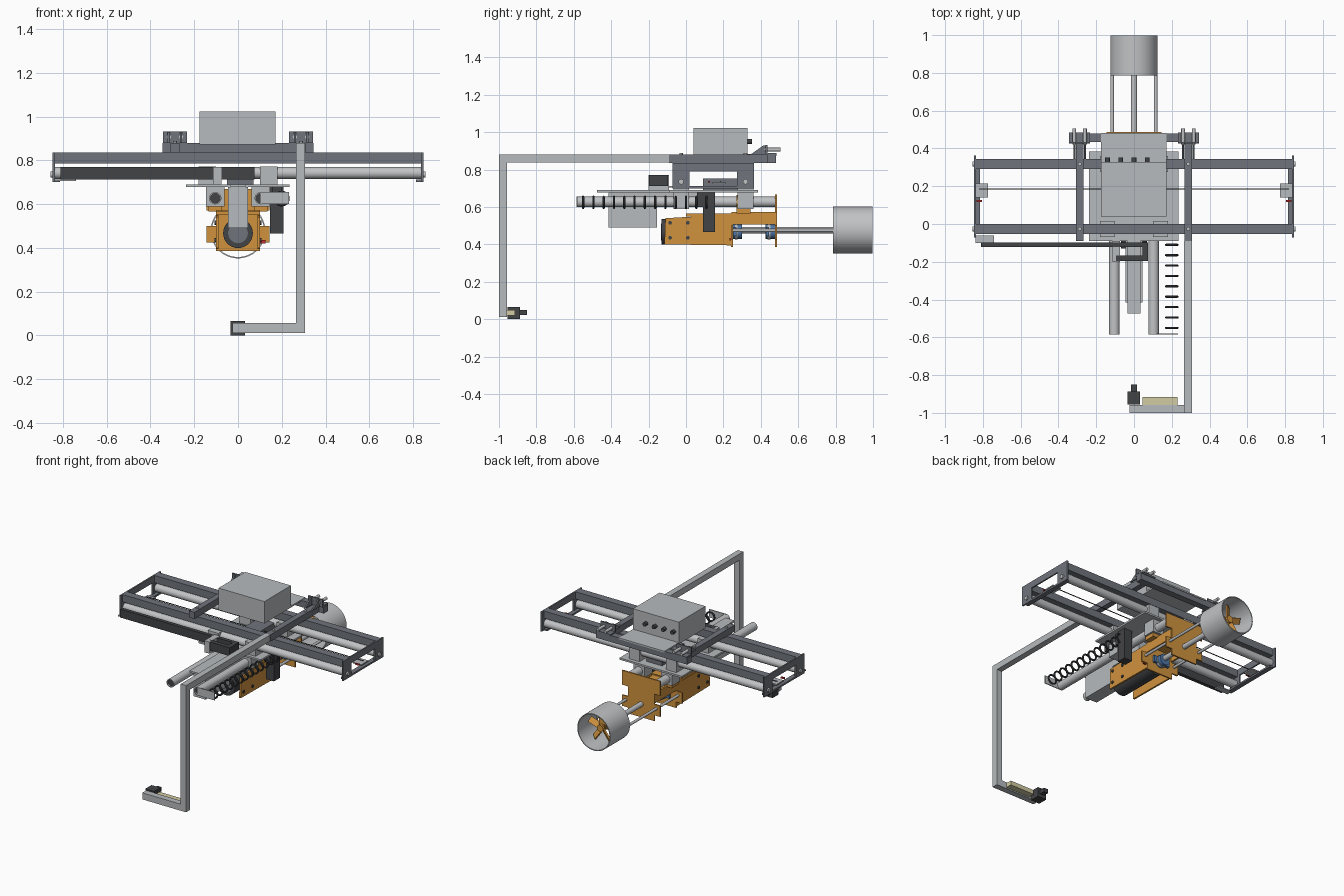
import bpy, bmesh, math
from mathutils import Matrix, Vector

cube = bpy.data.objects.get("Cube")
if cube:
    bpy.data.objects.remove(cube)


def material(name, *rgb):
    m = bpy.data.materials.new(name)
    m.use_nodes = True
    color = (*rgb, 1)
    m.diffuse_color = color
    m.node_tree.nodes["Principled BSDF"].inputs["Base Color"].default_value = color
    return m


frame = material("frame grey", .16, .175, .2)
light = material("light grey", .47, .495, .51)
metal = material("pale metal", .53, .545, .56)
dark = material("dark plastic", .055, .057, .062)
orange = material("orange", .63, .29, .048)
blue = material("blue", .08, .19, .4)
cream = material("cream", .64, .6, .37)
red = material("red", .55, .03, .03)


def finish(name, bm, mat, smooth=False):
    bmesh.ops.recalc_face_normals(bm, faces=bm.faces)
    mesh = bpy.data.meshes.new(name)
    bm.to_mesh(mesh)
    bm.free()
    mesh.materials.append(mat)
    ob = bpy.data.objects.new(name, mesh)
    bpy.context.collection.objects.link(ob)
    if smooth:
        bpy.ops.object.select_all(action='DESELECT')
        ob.select_set(True)
        bpy.context.view_layer.objects.active = ob
        bpy.ops.object.shade_smooth_by_angle()
    return ob


def box(name, mat, x, y, z):
    """Box from three (low, high) ranges."""
    bm = bmesh.new()
    bmesh.ops.create_cube(bm, size=1)
    for v in bm.verts:
        v.co = [lo if c < 0 else hi for c, (lo, hi) in zip(v.co, (x, y, z))]
    return finish(name, bm, mat)


def around(c, half):
    return (c - half, c + half)


def rod(name, mat, start, length, r, axis='Y', bore=0, sides=32):
    """Round bar or pipe from a start point along an axis."""
    bm = bmesh.new()
    pts = [(bore, 0), (r, 0), (r, length), (bore, length)]
    vs = [bm.verts.new((a, 0, b)) for a, b in pts]
    count = 4 if bore else 3
    edges = [bm.edges.new((vs[i], vs[(i + 1) % 4])) for i in range(count)]
    bmesh.ops.spin(bm, geom=vs + edges, axis=(0, 0, 1), cent=(0, 0, 0),
                   angle=math.tau, steps=sides)
    bmesh.ops.remove_doubles(bm, verts=bm.verts, dist=.0001)
    aim = {'X': (1, 0, 0), 'Y': (0, 1, 0), 'Z': (0, 0, 1)}[axis]
    turn = Vector((0, 0, 1)).rotation_difference(Vector(aim)).to_matrix().to_4x4()
    bm.transform(Matrix.Translation(start) @ turn)
    return finish(name, bm, mat, True)


def prism(name, mat, outline, x):
    """Side outline in y and z, extruded across an x range."""
    bm = bmesh.new()
    face = bm.faces.new([bm.verts.new((x[0], a, b)) for a, b in outline])
    out = bmesh.ops.extrude_face_region(bm, geom=[face])
    moved = [g for g in out["geom"] if isinstance(g, bmesh.types.BMVert)]
    bmesh.ops.translate(bm, vec=(x[1] - x[0], 0, 0), verts=moved)
    return finish(name, bm, mat)


SIDES = (("right", -1), ("left", 1))
ROWS = (("front", -.026), ("back", .318))

# Long beams with guide tubes below and bearing blocks
for row, y in ROWS:
    box(row + "_beam", frame, (-.845, .845), around(y, .026), (.785, .835))
    rod(row + "_guide_tube", metal, (-.84, y, .742), 1.68, .027, 'X')
    for side, s in SIDES:
        box(f"{row}_{side}_bearing", light, around(s * .14, .04), around(y, .042), (.69, .772))
        box(f"{row}_{side}_end_post", frame, around(s * .842, .005), around(y, .045), (.7, .835))
        rod(f"{row}_{side}_end_bolt", metal, (s * .85 - .006, y, .735), .012, .014, 'X')

# End frames, cross beams, hinge brackets
for side, s in SIDES:
    box(side + "_end_top", frame, around(s * .842, .005), (-.07, .36), (.79, .835))
    box(side + "_end_bottom", frame, around(s * .83, .016), (-.05, .34), (.7, .712))
    box(side + "_end_pad", light, around(s * .805, .032), (.14, .215), (.722, .73))
    box(side + "_red_switch", red, around(s * .82, .014), (.117, .127), (.73, .74))
    box(side + "_cross_beam", frame, around(s * .288, .02), (-.09, .45), (.835, .88))
    for row, y in ROWS:
        rod(f"{side}_{row}_bolt", metal, (s * .288, y, .88), .008, .01, 'Z', sides=12)
    box(side + "_hinge_base", frame, around(s * .288, .055), (.43, .485), (.878, .888))
    box(side + "_hinge_plate", frame, around(s * .288, .055), (.425, .435), (.88, .932))
    for n, dx in enumerate((-.028, .028)):
        x = s * .288 + dx
        prism(f"{side}_gusset_{n}", frame, [(.345, .88), (.43, .88), (.43, .93), (.415, .93)],
              around(x, .005))
        rod(f"{side}_hinge_pin_{n}", metal, (x, .42, .907), .085, .01, sides=16)
box("back_cross_bar", frame, (-.345, .345), (.435, .48), (.835, .88))
rod("drive_wire", dark, (-.82, .185, .735), 1.64, .003, 'X', sides=8)

# Control box with sockets
box("box_plate", light, (-.175, .172), (.04, .483), (.872, .882))
box("control_box", light, (-.175, .172), (.04, .328), (.882, 1.022))
for n in range(4):
    rod(f"socket_{n}", dark, (-.14 + n * .07, .326, .95), .027, .013, sides=16)

# Cable chain folded along the front
box("chain_run", dark, (-.81, .075), (-.122, -.097), (.713, .77))
box("chain_return", dark, (-.095, .075), (-.197, -.167), (.713, .77))
box("chain_bend", dark, (.045, .075), (-.17, -.12), (.713, .77))
box("chain_bracket", light, (-.115, -.075), (-.2, -.09), (.69, .77))
box("chain_shelf", light, (-.84, -.74), (-.1, -.06), (.705, .713))

# Moving carriage plate and float below it
box("carriage_plate", light, (-.237, .235), (-.09, .385), (.678, .69))
box("carriage_motor", frame, (-.05, .07), (.09, .33), (.69, .752))
box("nose_plate", light, (-.035, .035), (-.475, -.09), (.678, .69))
box("nose_case", light, (-.045, .045), (-.415, -.155), (.49, .678))
box("nose_support", light, (-.045, .045), (-.155, .1), (.6, .678))

# Lengthwise tubes, their bearings and clamps
for side, s in SIDES:
    x = s * .104
    rod(side + "_slide_tube", metal, (x, -.585, .627), 1.063, .028, bore=.022)
    rod(side + "_tube_plug", dark, (x, -.575, .627), .01, .023)
    for row, y in ROWS:
        box(f"{side}_{row}_slide_bearing", light, around(x, .042), around(y, .042), (.59, .678))
    rod(side + "_tube_clamp", orange, (x, .27, .627), .075, .036)
    box(side + "_clamp_foot", orange, around(x, .03), (.27, .345), (.565, .605))

# Coiled hose rings, tray and side motor
for n in range(13):
    bpy.ops.mesh.primitive_torus_add(
        location=(.2, .11 - n * .055, .625), rotation=(math.pi / 2, 0, 0),
        major_radius=.03, minor_radius=.006, major_segments=24, minor_segments=8)
    ring = bpy.context.object
    ring.name = f"hose_ring_{n}"
    ring.data.materials.append(dark)
    bpy.ops.object.shade_smooth_by_angle()
box("hose_end_plate", light, (.1, .232), (-.586, -.58), (.6, .655))
box("side_motor", dark, (.147, .208), (.092, .155), (.465, .678))
box("side_motor_foot", dark, (.155, .2), (.06, .1), (.6, .678))

# Orange motor housing
profile = [(-.115, .4), (.245, .395), (.245, .55), (.03, .548), (-.11, .54)]
for side, s in SIDES:
    prism(side + "_housing_plate", orange, profile, around(s * .095, .006))
    for n in range(4):
        rod(f"{side}_housing_bolt_{n}", dark,
            (s * .103 - .004, (-.085, .01)[n % 2], (.435, .515)[n // 2]), .008, .01, 'X', sides=12)
    box(side + "_rear_cheek", orange, around(s * .095, .006), (.245, .48), (.505, .572))
    box(side + "_rear_ear", orange, around(s * .115, .03), (.476, .486), (.425, .5))
    box(side + "_middle_ear", orange, around(s * .115, .03), (.24, .25), (.425, .5))
    rod(side + "_tie_rod", metal, (s * .115, .24, .475), .56, .009, sides=16)
box("housing_roof", orange, (-.1, .1), (.0, .48), (.55, .566))
box("middle_plate", orange, (-.1, .1), (.24, .25), (.385, .57))
box("rear_plate", orange, (-.1, .1), (.476, .486), (.385, .58))
box("rear_crossplate", orange, (-.145, .145), (.476, .486), (.57, .668))
box("red_tab", red, (.1, .125), (.232, .24), (.42, .435))
rod("motor", dark, (0, -.13, .467), .34, .068)
rod("motor_cap", frame, (0, -.133, .467), .02, .045)

# Shaft with blue bearings
rod("shaft", metal, (0, .2, .475), .71, .017)
for name, y in (("front", .25), ("rear", .425)):
    rod(name + "_coupling", blue, (0, y, .467), .05, .038)
    rod(name + "_coupling_rim", metal, (0, y + .012, .467), .014, .041)
    box(name + "_coupling_foot", blue, (-.06, .06), (y + .003, y + .02), (.445, .49))

# Duct and propeller
rod("duct", metal, (0, .785, .477), .213, .125, bore=.119, sides=64)
rod("propeller_hub", orange, (0, .88, .477), .05, .023)
for n in range(5):
    blade = box(f"blade_{n}", orange, (-.02, .02), (-.005, .005), (.015, .1))
    blade.matrix_world = (Matrix.Translation((0, .905, .477))
                          @ Matrix.Rotation(math.tau * n / 5, 4, 'Y')
                          @ Matrix.Rotation(.6, 4, 'Z'))
for side, s in SIDES:
    box(side + "_duct_strut", metal, around(s * .065, .055), (.787, .795), around(.475, .008))

# Camera arm
box("arm_boom", light, (.266, .307), (-1, -.09), (.837, .88))
box("arm_drop", light, (.266, .307), (-1, -.958), (.012, .84))
box("arm_foot", light, (-.025, .27), (-1, -.958), (.012, .057))
box("lamp_strip", cream, (.045, .23), (-.958, -.915), (.02, .05))
box("camera_body", dark, (-.034, .033), (-.955, -.888), (0, .065))
box("camera_lens", dark, (-.016, .016), (-.89, -.85), (.022, .05))
